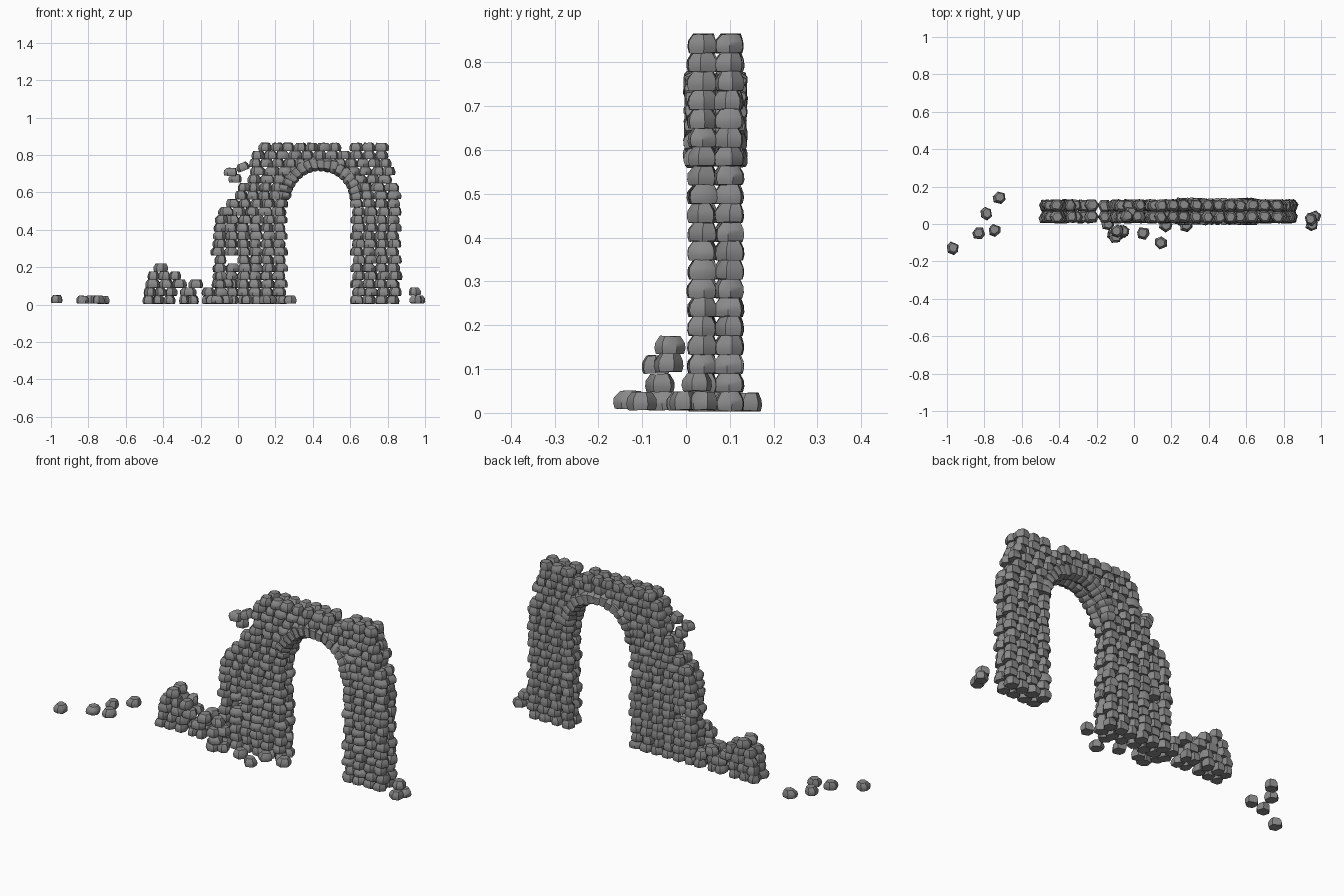
import bpy, bmesh, math, random
from mathutils import Matrix, Vector

if "Cube" in bpy.data.objects:
    bpy.data.objects.remove(bpy.data.objects["Cube"])

random.seed(7)
COURSE, Z0, PITCH = 0.043, 0.026, 0.065
ROWS_Y = (0.037, 0.098)
CX, CZ = 0.44, 0.555          # arch centre

grey = bpy.data.materials.new("dark_stone")
grey.diffuse_color = (0.25, 0.25, 0.25, 1)
grey.use_nodes = True
grey.node_tree.nodes["Principled BSDF"].inputs["Base Color"].default_value = grey.diffuse_color


def stone(bm, loc, size, yaw=0.0, tilt=0.0, roll=0.0):
    """Irregular faceted stone: six-sided rings, broad belly, narrower top."""
    u = random.uniform
    rot = (Matrix.Rotation(tilt, 4, 'Y') @ Matrix.Rotation(roll, 4, 'X')
           @ Matrix.Rotation(yaw, 4, 'Z'))
    n, start = 6, u(-.25, .25)
    lean = Vector((u(-.06, .06) * size[0], u(0, .08) * size[1], 0))
    spokes = []
    for k in range(n):
        a = start + (k + u(-.15, .15)) * math.tau / n
        c, s = math.cos(a), math.sin(a)
        r = 0.5 / (abs(c) ** 3.2 + abs(s) ** 3.2) ** (1 / 3.2)
        spokes.append((c * r * u(.97, 1.06), s * r * u(1.0, 1.08)))
    rings = []
    for h, w in ((-.5, .9), (-.22, 1.0), (.12, .96), (.5, .66)):
        ring = []
        for x, y in spokes:
            p = Vector((x * w * size[0], y * w * size[1], (h + u(-.03, .03)) * size[2]))
            if h == .5:
                p += lean
            ring.append(bm.verts.new(Vector(loc) + rot @ p))
        rings.append(ring)
    for a, b in zip(rings, rings[1:]):
        for k in range(n):
            j = (k + 1) % n
            bm.faces.new((a[k], a[j], b[j], b[k]))
    bm.faces.new(rings[0][::-1])
    bm.faces.new(rings[-1])


def course(bm, i, x0, x1):
    """Fill one course between x0 and x1, two stones deep."""
    if x1 - x0 < 0.03:
        return
    n = max(1, round((x1 - x0) / PITCH))
    w = (x1 - x0) / n
    for y in ROWS_Y:
        for k in range(n):
            stone(bm, (x0 + (k + .5) * w + random.uniform(-.004, .004),
                       y + random.uniform(-.002, .002), Z0 + i * COURSE),
                  (w * 1.08, 0.064, 0.043))


def finish(bm, name):
    bmesh.ops.recalc_face_normals(bm, faces=bm.faces)
    me = bpy.data.meshes.new(name)
    bm.to_mesh(me)
    bm.free()
    me.materials.append(grey)
    ob = bpy.data.objects.new(name, me)
    bpy.context.collection.objects.link(ob)
    bpy.ops.object.select_all(action='DESELECT')
    bpy.context.view_layer.objects.active = ob
    ob.select_set(True)
    bpy.ops.object.shade_smooth_by_angle(angle=math.radians(45))


def half_gap(z):
    """Half width of the space taken by the arch ring at height z."""
    t = (z - CZ) / 0.215
    return 0.215 * math.sqrt(max(0, 1 - t * t))


# Left wall with broken outer edge
left = [-.19, -.19, -.14, -.13, -.13, -.12, -.14, -.13, -.13, -.13,
        -.12, -.10, -.06, -.01, 0, .05, .07, .06, .075, .115]
bm = bmesh.new()
for i in range(18):
    z = Z0 + i * COURSE
    inner = 0.262 - .012 * (i % 2) if i < 13 else CX - half_gap(z)
    if i == 5:                       # missing stone
        course(bm, i, left[i], -.065)
        course(bm, i, 0, inner)
    else:
        course(bm, i, left[i], inner)
finish(bm, "left_wall")

# Right pier
bm = bmesh.new()
for i in range(18):
    z = Z0 + i * COURSE
    inner = 0.603 + .012 * (i % 2) if i < 13 else CX + half_gap(z)
    outer = (.86 + .012 * (i % 2)) if i < 15 else .84 - .02 * (i % 2)
    course(bm, i, inner, outer)
finish(bm, "right_pier")

# Top courses over the arch, with a gap on the uppermost
bm = bmesh.new()
course(bm, 18, left[18], .80)
course(bm, 19, left[19], .55)
course(bm, 19, .60, .80)
finish(bm, "top_courses")

# Arch ring of radial stones
bm = bmesh.new()
N = 17
for k in range(N):
    a = math.radians(8 + 164 * k / (N - 1))
    for y in (0.032, 0.102):
        stone(bm, (CX + .198 * math.cos(a), y, CZ + .198 * math.sin(a)),
              (.080, .074, .040), tilt=-a)
finish(bm, "arch_ring")

# Remnant of the wall further left
bm = bmesh.new()
for i, x0, x1 in ((0, -.51, -.34), (0, -.31, -.21), (1, -.50, -.33),
                  (1, -.305, -.225), (2, -.49, -.28), (2, -.26, -.19),
                  (3, -.48, -.31), (4, -.45, -.38)):
    course(bm, i, x0, x1)
finish(bm, "wall_remnant")

# Fallen stones
bm = bmesh.new()
for x, y, z in ((-.97, -.13, .03), (-.83, -.05, .027), (-.79, .055, .027),
                (-.745, -.035, .027), (-.72, .14, .025), (.95, -.005, .028),
                (.965, .04, .028), (.945, .025, .07), (-.14, 0, .027),
                (-.11, -.06, .027), (-.06, -.04, .027), (-.09, -.06, .068),
                (-.10, -.07, .11), (-.06, -.04, .115), (-.09, -.038, .155),
                (.05, -.05, .027), (.145, -.10, .027), (.17, -.01, .027),
                (.28, -.01, .027)):
    stone(bm, (x, y, z), (.068, .062, .041), yaw=random.uniform(-.6, .6))
finish(bm, "fallen_stones")

# Loose stones on the broken edge
bm = bmesh.new()
for x, y, z, t in ((-.04, .04, .71, .05), (.025, .04, .737, -.4), (-.015, .06, .675, 0)):
    stone(bm, (x, y, z), (.07, .062, .042), tilt=t)
finish(bm, "loose_stones")
